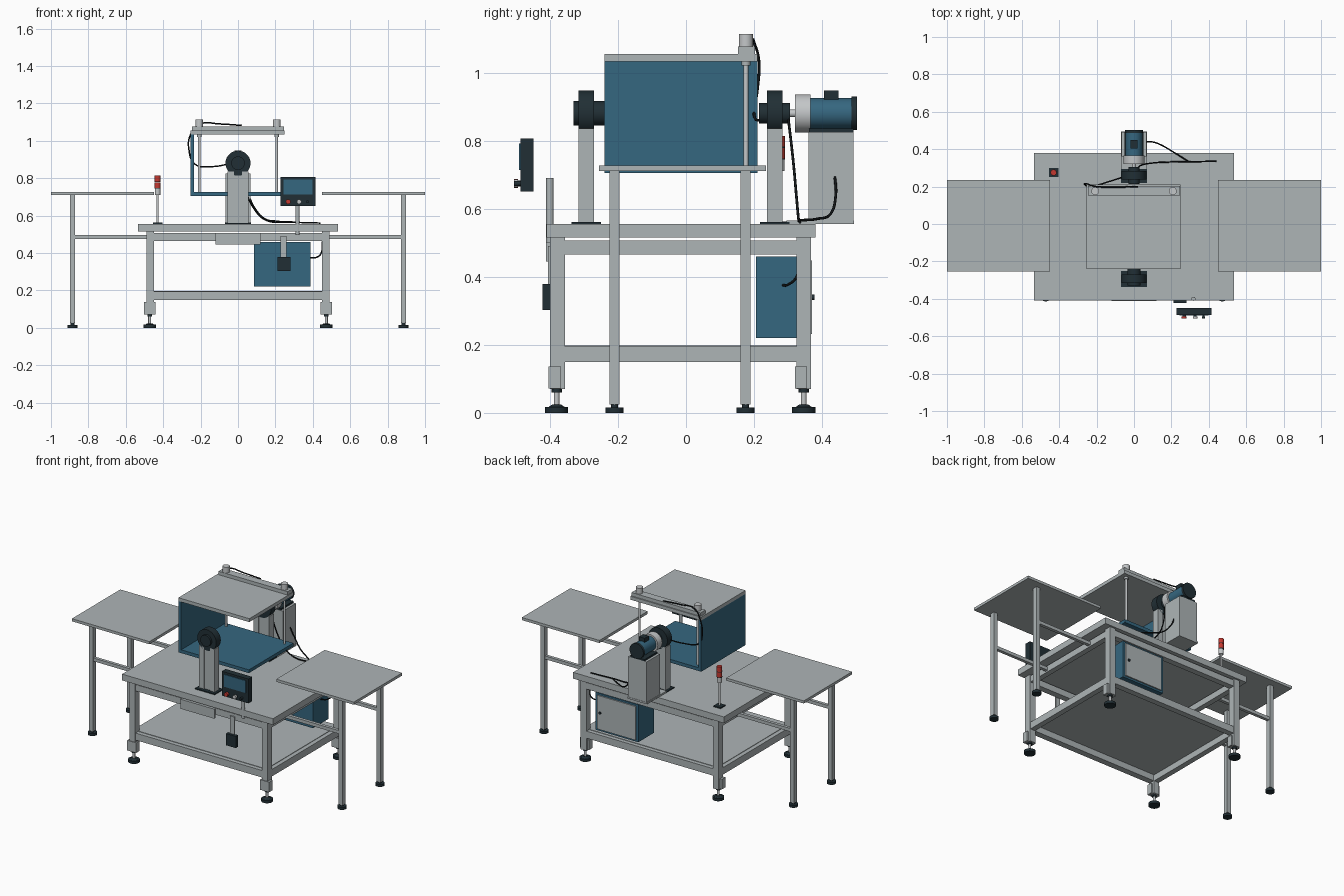
import bpy, bmesh, math
from mathutils import Matrix, Vector


def material(name, rgb):
    m = bpy.data.materials.new(name)
    m.diffuse_color = (*rgb, 1)
    return m


GREY = material("painted_grey", (0.42, 0.46, 0.47))
LIGHT = material("bare_metal", (0.55, 0.57, 0.58))
BLUE = material("steel_blue", (0.036, 0.135, 0.215))
DARK = material("dark_slate", (0.015, 0.028, 0.035))
BLACK = material("cable_black", (0.006, 0.008, 0.009))
RED = material("signal_red", (0.55, 0.04, 0.03))


def finish(name, bm, mat):
    me = bpy.data.meshes.new(name)
    bm.to_mesh(me)
    bm.free()
    me.materials.append(mat)
    ob = bpy.data.objects.new(name, me)
    bpy.context.collection.objects.link(ob)
    return ob


def box(name, x, y, z, mat=GREY):
    """Box from (min, max) pairs."""
    bm = bmesh.new()
    size = [b - a for a, b in (x, y, z)]
    mid = [(a + b) / 2 for a, b in (x, y, z)]
    bmesh.ops.create_cube(bm, size=1, matrix=Matrix.Translation(mid) @ Matrix.Diagonal((*size, 1)))
    return finish(name, bm, mat)


def cyl(name, a, b, r, mat=GREY, r2=None, n=32):
    """Cylinder or cone between two points."""
    a, b = Vector(a), Vector(b)
    rot = (b - a).to_track_quat('Z', 'Y').to_matrix().to_4x4()
    bm = bmesh.new()
    bmesh.ops.create_cone(bm, cap_ends=True, segments=n, radius1=r, radius2=r if r2 is None else r2,
                          depth=(b - a).length, matrix=Matrix.Translation((a + b) / 2) @ rot)
    for f in bm.faces:
        f.smooth = len(f.verts) == 4
    for e in bm.edges:
        e.smooth = all(f.smooth for f in e.link_faces)
    return finish(name, bm, mat)


def cable(name, pts, r=0.004):
    cu = bpy.data.curves.new(name, 'CURVE')
    cu.dimensions = '3D'
    cu.bevel_depth, cu.bevel_resolution, cu.resolution_u = r, 2, 8
    cu.use_fill_caps = True
    s = cu.splines.new('BEZIER')
    s.bezier_points.add(len(pts) - 1)
    for p, co in zip(s.bezier_points, pts):
        p.co = co
        p.handle_left_type = p.handle_right_type = 'AUTO'
    cu.materials.append(BLACK)
    bpy.context.collection.objects.link(bpy.data.objects.new(name, cu))


def span(s, a, b):
    """Mirror an interval when s is -1."""
    return tuple(sorted((s * a, s * b)))


# Main bench: top, shelf and rails
box("bench_top", (-0.535, 0.535), (-0.41, 0.38), (0.515, 0.555))
box("shelf_sheet", (-0.46, 0.46), (-0.37, 0.34), (0.19, 0.198))
for label, z in (("upper", (0.465, 0.506)), ("lower", (0.15, 0.195))):
    for y in ((-0.397, -0.357), (0.328, 0.366)):
        box(label + "_long_rail", (-0.45, 0.45), y, z)
    for s in (-1, 1):
        box(label + "_short_rail", span(s, 0.452, 0.487), (-0.356, 0.325), z)

# Bench legs with levelling feet
for s in (-1, 1):
    for y0, y1, yc in ((-0.4, -0.356, -0.38), (0.324, 0.368, 0.346)):
        box("bench_leg", span(s, 0.449, 0.49), (y0, y1), (0.07, 0.515))
        box("leg_bracket", span(s, 0.44, 0.503), (y0 - 0.004, y1 - 0.012), (0.072, 0.137))
        x = s * 0.472
        cyl("foot_nut", (x, yc, 0.06), (x, yc, 0.07), 0.015, DARK, n=6)
        cyl("foot_rod", (x, yc, 0.02), (x, yc, 0.07), 0.008, LIGHT, n=16)
        cyl("foot_pad", (x, yc, 0), (x, yc, 0.017), 0.034, DARK)
        cyl("foot_collar", (x, yc, 0.017), (x, yc, 0.024), 0.024, DARK, r2=0.014)

# Side tables
for s in (-1, 1):
    box("side_table_top", span(s, 0.45, 1.0), (-0.255, 0.235), (0.71, 0.727))
    for y in (-0.21, 0.175):
        box("side_table_leg", span(s, 0.871, 0.899), (y - 0.015, y + 0.015), (0.025, 0.71))
        box("side_table_brace", span(s, 0.485, 0.872), (y - 0.01, y + 0.01), (0.475, 0.496))
        cyl("side_table_foot", (s * 0.885, y, 0), (s * 0.885, y, 0.016), 0.027, DARK)
        cyl("side_table_foot_stem", (s * 0.885, y, 0.014), (s * 0.885, y, 0.03), 0.01, DARK, n=16)

# Open clamping frame
Y = (-0.24, 0.21)
box("frame_side", (-0.255, -0.235), Y, (0.705, 1.033), BLUE)
box("frame_floor", (-0.236, 0.245), Y, (0.705, 0.726), BLUE)
box("frame_lid", (-0.255, 0.248), Y, (1.033, 1.055))
box("lid_bar", (-0.245, 0.245), (0.153, 0.203), (1.055, 1.077))
for x in (-0.207, 0.207):
    cyl("lift_rod", (x, 0.176, 0.726), (x, 0.176, 1.033), 0.007, LIGHT, n=16)
    cyl("lift_collar", (x, 0.176, 1.02), (x, 0.176, 1.034), 0.013, GREY, n=16)
    cyl("lift_cap", (x, 0.176, 1.077), (x, 0.176, 1.113), 0.021, LIGHT)

# Pivot posts and bearing discs
for y0, y1 in ((-0.316, -0.27), (0.238, 0.284)):
    box("post_foot", (-0.07, 0.07), (y0 - 0.02, y1 + 0.02), (0.555, 0.561), DARK)
    box("post_web", (-0.022, 0.022), (y0 + 0.006, y1 - 0.006), (0.56, 0.85))
    for s in (-1, 1):
        box("post_flange", span(s, 0.021, 0.055), (y0, y1), (0.56, 0.835))
    cyl("bearing_disc", (0, y0, 0.88), (0, y1, 0.88), 0.067, DARK, n=40)
cyl("front_pivot_hub", (0, -0.33, 0.88), (0, -0.24, 0.88), 0.036, DARK)
cyl("rear_pivot_hub", (0, 0.215, 0.88), (0, 0.305, 0.88), 0.03, DARK)

# Drive motor on its pedestal
box("pedestal_base", (-0.07, 0.07), (0.295, 0.494), (0.555, 0.566))
box("pedestal", (-0.066, 0.066), (0.36, 0.492), (0.566, 0.825))
box("motor_mount", (-0.05, 0.05), (0.362, 0.492), (0.825, 0.836), DARK)
cyl("drive_shaft", (0, 0.30, 0.88), (0, 0.325, 0.88), 0.011, LIGHT, n=20)
cyl("gearbox", (0, 0.32, 0.88), (0, 0.366, 0.88), 0.056, LIGHT, n=40)
cyl("motor_body", (0, 0.366, 0.88), (0, 0.486, 0.88), 0.045, BLUE, n=40)
cyl("motor_fan_cover", (0, 0.486, 0.88), (0, 0.502, 0.88), 0.049, DARK, n=40)
box("motor_terminal_box", (-0.02, 0.02), (0.405, 0.448), (0.915, 0.947), DARK)

# Operator panel
box("panel_housing", (0.226, 0.414), (-0.486, -0.448), (0.65, 0.806), DARK)
box("panel_screen", (0.243, 0.397), (-0.49, -0.485), (0.713, 0.792), BLUE)
for x, r, m in ((0.268, 0.013, RED), (0.327, 0.012, LIGHT), (0.372, 0.008, DARK)):
    cyl("panel_button_stem", (x, -0.486, 0.674), (x, -0.496, 0.674), r * 0.7, DARK, n=20)
    cyl("panel_button", (x, -0.494, 0.674), (x, -0.506, 0.674), r, m, n=20)
cyl("panel_post", (0.318, -0.4, 0.5), (0.318, -0.4, 0.69), 0.011, GREY, n=20)

# Front tray and hanging control box
box("front_tray", (-0.12, 0.12), (-0.412, -0.397), (0.445, 0.506))
box("pendant_bracket", (0.228, 0.258), (-0.406, -0.398), (0.37, 0.49))
box("pendant_box", (0.21, 0.28), (-0.422, -0.4), (0.303, 0.378), DARK)

# Electrical cabinet with rear door
box("cabinet", (0.085, 0.388), (0.205, 0.362), (0.22, 0.46), BLUE)
box("cabinet_door", (0.1, 0.373), (0.36, 0.37), (0.232, 0.448))
cyl("door_handle", (0.35, 0.368, 0.34), (0.35, 0.377, 0.34), 0.008, DARK, n=16)

# Signal tower
lx, ly = -0.43, 0.275
box("signal_base", (lx - 0.025, lx + 0.025), (ly - 0.025, ly + 0.025), (0.555, 0.562), DARK)
cyl("signal_pole", (lx, ly, 0.56), (lx, ly, 0.71), 0.006, LIGHT, n=16)
cyl("signal_body", (lx, ly, 0.71), (lx, ly, 0.745), 0.015, LIGHT, n=24)
for z in (0.747, 0.782):
    cyl("signal_lamp", (lx, ly, z), (lx, ly, z + 0.031), 0.016, RED, n=24)
    cyl("signal_band", (lx, ly, z - 0.003), (lx, ly, z + 0.001), 0.0165, DARK, n=24)

# Cables
cable("lid_cable", [(0.02, 0.2, 1.082), (-0.1, 0.197, 1.09), (-0.2, 0.2, 1.09), (-0.255, 0.215, 1.03),
                    (-0.262, 0.21, 0.95), (-0.23, 0.2, 0.875), (-0.14, 0.225, 0.862), (-0.03, 0.26, 0.88)])
cable("hub_cable", [(0.02, 0.3, 0.87), (0.04, 0.315, 0.74), (0.09, 0.325, 0.63), (0.15, 0.33, 0.575),
                    (0.29, 0.333, 0.565), (0.44, 0.335, 0.56)])
cable("motor_cable", [(0.06, 0.437, 0.7), (0.09, 0.44, 0.64), (0.14, 0.425, 0.585), (0.21, 0.385, 0.57),
                      (0.29, 0.335, 0.566)])
cable("cabinet_cable", [(0.385, 0.285, 0.375), (0.42, 0.3, 0.377), (0.445, 0.325, 0.4), (0.45, 0.335, 0.46)])
